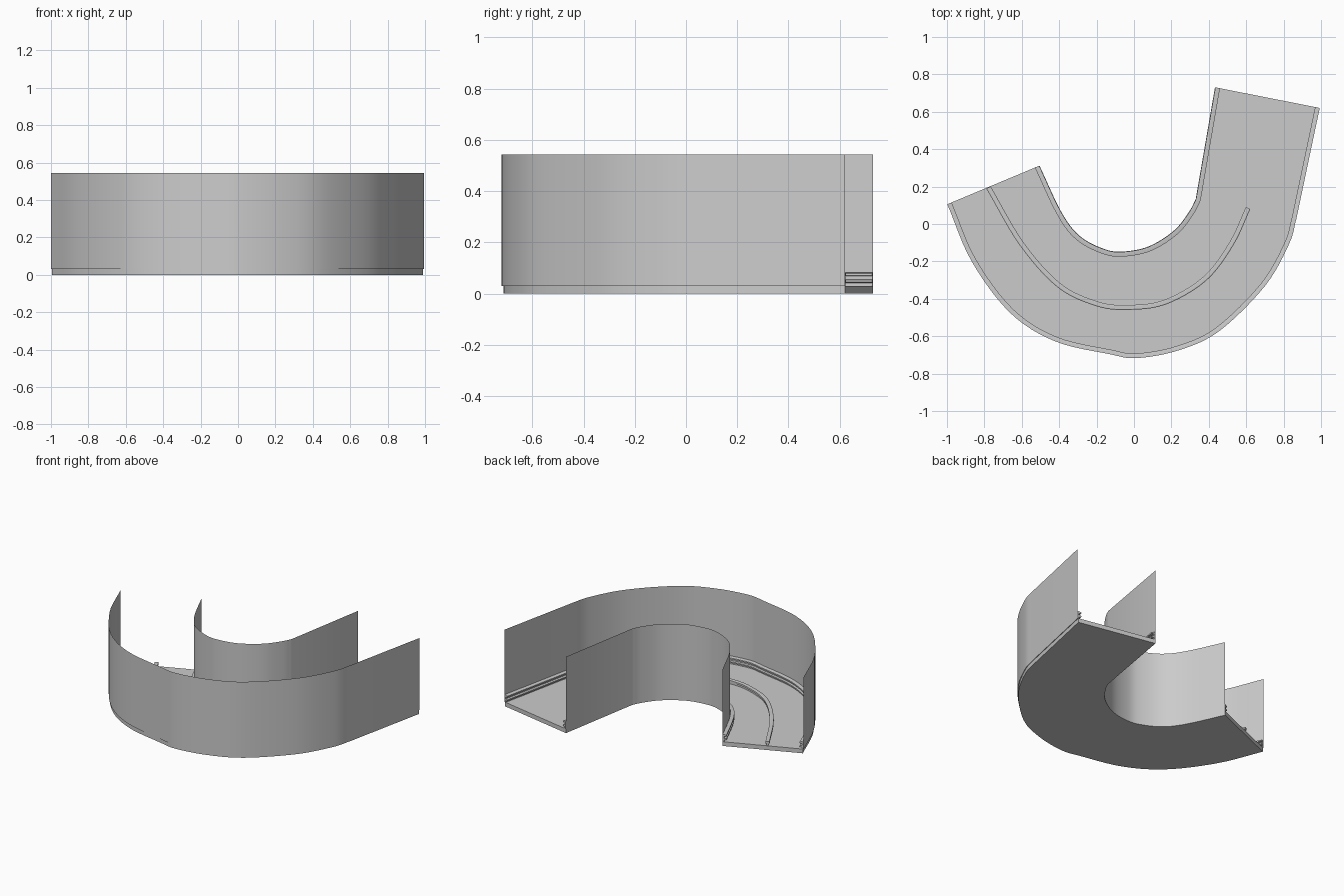
import bpy, bmesh, math
from mathutils import Vector

if "Cube" in bpy.data.objects:
    bpy.data.objects.remove(bpy.data.objects["Cube"])

OUTER = [(-1, .105), (-.87, -.2), (-.665, -.475), (-.425, -.628), (-.13, -.698), (.015, -.719),
         (.24, -.677), (.457, -.574), (.70, -.335), (.83, -.11), (.87, .027), (.995, .62)]
INNER = [(-.505, .312), (-.388, .064), (-.29, -.064), (-.158, -.134), (-.056, -.147),
         (.083, -.118), (.217, -.032), (.297, .07), (.33, .134), (.433, .731)]
MEDIAN = [(-.778, .195), (-.60, -.107), (-.40, -.329), (-.2, -.426), (-.04, -.446),
          (.163, -.419), (.377, -.294), (.52, -.107), (.61, .085)]


def smooth_path(points, straight_end=False, steps=6):
    """Catmull-Rom path, with an optional straight last leg."""
    p = [Vector(q) for q in points]
    tail = p.pop() if straight_end else None
    p = [2 * p[0] - p[1]] + p + [2 * p[-1] - p[-2]]
    out = []
    for i in range(1, len(p) - 2):
        a, b, c, d = p[i - 1:i + 3]
        for s in range(steps):
            t = s / steps
            out.append(.5 * (2 * b + (c - a) * t + (2 * a - 5 * b + 4 * c - d) * t * t
                             + (3 * b - a - 3 * c + d) * t ** 3))
    out.append(p[-2])
    if tail:
        out.append(tail)
    return out


def offset(path, dist):
    """Shift a path to its left by dist."""
    out = []
    for i, q in enumerate(path):
        t = (path[min(i + 1, len(path) - 1)] - path[max(i - 1, 0)]).normalized()
        out.append(q + Vector((-t.y, t.x)) * dist)
    return out


def finish(name, bm):
    bmesh.ops.recalc_face_normals(bm, faces=bm.faces)
    me = bpy.data.meshes.new(name)
    bm.to_mesh(me)
    bm.free()
    ob = bpy.data.objects.new(name, me)
    bpy.context.collection.objects.link(ob)
    bpy.ops.object.select_all(action='DESELECT')
    ob.select_set(True)
    bpy.context.view_layer.objects.active = ob
    bpy.ops.object.shade_smooth_by_angle(angle=math.radians(25))
    return ob


def sweep(name, path, profile, closed=True):
    """Sweep a (sideways, height) profile along a path."""
    bm = bmesh.new()
    rows = [[bm.verts.new((q.x, q.y, z)) for q in offset(path, d)] for d, z in profile]
    for k in range(len(rows) if closed else len(rows) - 1):
        a, b = rows[k], rows[(k + 1) % len(rows)]
        for i in range(len(path) - 1):
            bm.faces.new((a[i], a[i + 1], b[i + 1], b[i]))
    if closed:
        bm.faces.new([r[0] for r in rows])
        bm.faces.new([r[-1] for r in rows])
    return finish(name, bm)


outer = smooth_path(OUTER, True)
inner = smooth_path(INNER, True)
median = smooth_path(MEDIAN)

# Road slab
bm = bmesh.new()
edge = offset(outer, .006) + list(reversed(inner))
base = bm.faces.new([bm.verts.new((q.x, q.y, 0)) for q in edge])
ext = bmesh.ops.extrude_face_region(bm, geom=[base], use_keep_orig=True)
bmesh.ops.translate(bm, vec=(0, 0, .03),
                    verts=[v for v in ext['geom'] if isinstance(v, bmesh.types.BMVert)])
bmesh.ops.triangulate(bm, faces=[f for f in bm.faces if len(f.verts) > 4])
finish("road_slab", bm)

# Walls and guard rails on both sides
for side, path, s in (("outer", outer, 1), ("inner", inner, -1)):
    sweep(side + "_wall", path, [(0, .03), (0, .543)], closed=False)
    rail = [(.002, .03), (.012, .03), (.012, .042), (.027, .044), (.027, .053), (.012, .055),
            (.012, .068), (.027, .070), (.027, .079), (.012, .082), (.002, .082)]
    sweep(side + "_guard_rail", path, [(s * d, z) for d, z in rail])

# Median barrier: T section on a narrow web
half = [(.006, .03), (.006, .043), (.013, .045), (.013, .058), (.008, .061)]
sweep("median_barrier", median, half + [(-d, z) for d, z in reversed(half)])
